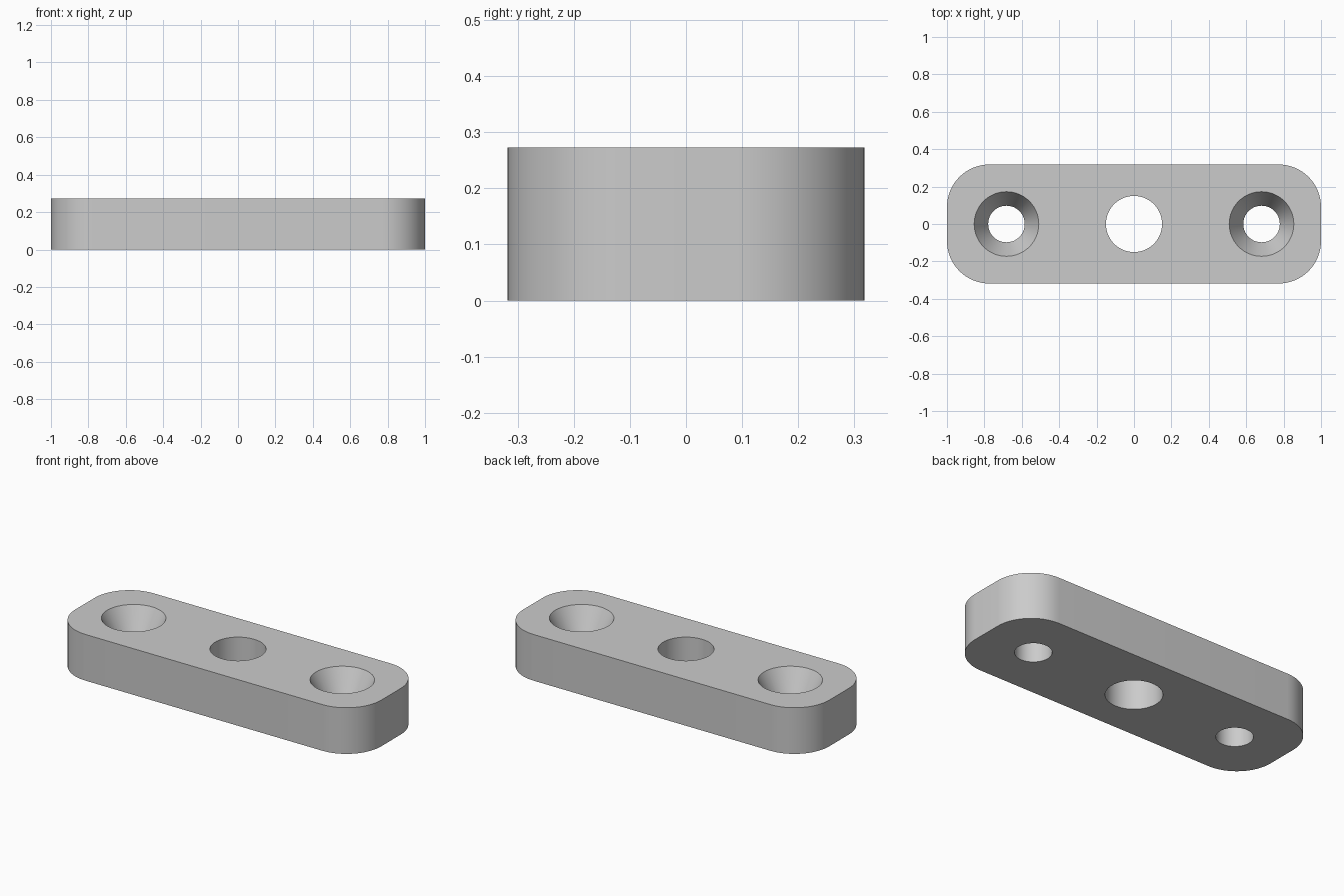
import bpy, bmesh, math

cube = bpy.data.objects.get("Cube")
if cube:
    bpy.data.objects.remove(cube, do_unlink=True)

UNIT = 1 / 22
HALF_X, HALF_Y, HEIGHT, CORNER = 1.0, 7 * UNIT, 6 * UNIT, 5 * UNIT
SEGMENTS = 64

grey = bpy.data.materials.new("plain grey")
grey.use_nodes = True
colour = (0.6, 0.6, 0.6, 1)
grey.diffuse_color = colour
grey.node_tree.nodes["Principled BSDF"].inputs["Base Color"].default_value = colour


def circle(radius, count=SEGMENTS):
    return [(radius * math.cos(math.tau * i / count),
             radius * math.sin(math.tau * i / count)) for i in range(count)]


def rounded_rectangle(hx, hy, r, steps=16):
    points = []
    for quarter, (sx, sy) in enumerate([(1, 1), (-1, 1), (-1, -1), (1, -1)]):
        for i in range(steps + 1):
            a = (quarter + i / steps) * math.pi / 2
            points.append((sx * (hx - r) + r * math.cos(a),
                           sy * (hy - r) + r * math.sin(a)))
    return points


def loft(name, sections, x=0):
    """Closed solid through a stack of (height, outline) sections."""
    bm = bmesh.new()
    rings = [[bm.verts.new((px + x, py, z)) for px, py in outline]
             for z, outline in sections]
    for low, high in zip(rings, rings[1:]):
        for i in range(len(low)):
            j = (i + 1) % len(low)
            bm.faces.new((low[i], low[j], high[j], high[i]))
    bm.faces.new(rings[0][::-1])
    bm.faces.new(rings[-1])
    mesh = bpy.data.meshes.new(name)
    bm.to_mesh(mesh)
    bm.free()
    mesh.materials.append(grey)
    obj = bpy.data.objects.new(name, mesh)
    bpy.context.collection.objects.link(obj)
    return obj


# Plate with rounded corners
outline = rounded_rectangle(HALF_X, HALF_Y, CORNER)
plate = loft("mounting_plate", [(0, outline), (HEIGHT, outline)])

# Straight centre hole, and a countersunk screw hole at each end
over = 0.02
bore, sink, sink_depth = 2.15 * UNIT, 3.8 * UNIT, 0.145
flare = sink + over * (sink - bore) / sink_depth
cutters = [loft("centre_hole_cutter", [(-over, circle(3.3 * UNIT)),
                                       (HEIGHT + over, circle(3.3 * UNIT))])]
for side, x in (("left", 15 * UNIT), ("right", -15 * UNIT)):
    cutters.append(loft(side + "_screw_hole_cutter",
                        [(-over, circle(bore)),
                         (HEIGHT - sink_depth, circle(bore)),
                         (HEIGHT + over, circle(flare))], x))

for cutter in cutters:
    cutter.hide_render = True
    cut = plate.modifiers.new(cutter.name, "BOOLEAN")
    cut.operation = "DIFFERENCE"
    cut.solver = "EXACT"
    cut.object = cutter

# Apply the cuts and drop the cutters
bpy.ops.object.select_all(action="DESELECT")
plate.select_set(True)
bpy.context.view_layer.objects.active = plate
for name in [m.name for m in plate.modifiers]:
    bpy.ops.object.modifier_apply(modifier=name)
for cutter in cutters:
    bpy.data.objects.remove(cutter, do_unlink=True)

bpy.ops.object.shade_smooth_by_angle(angle=math.radians(25))
